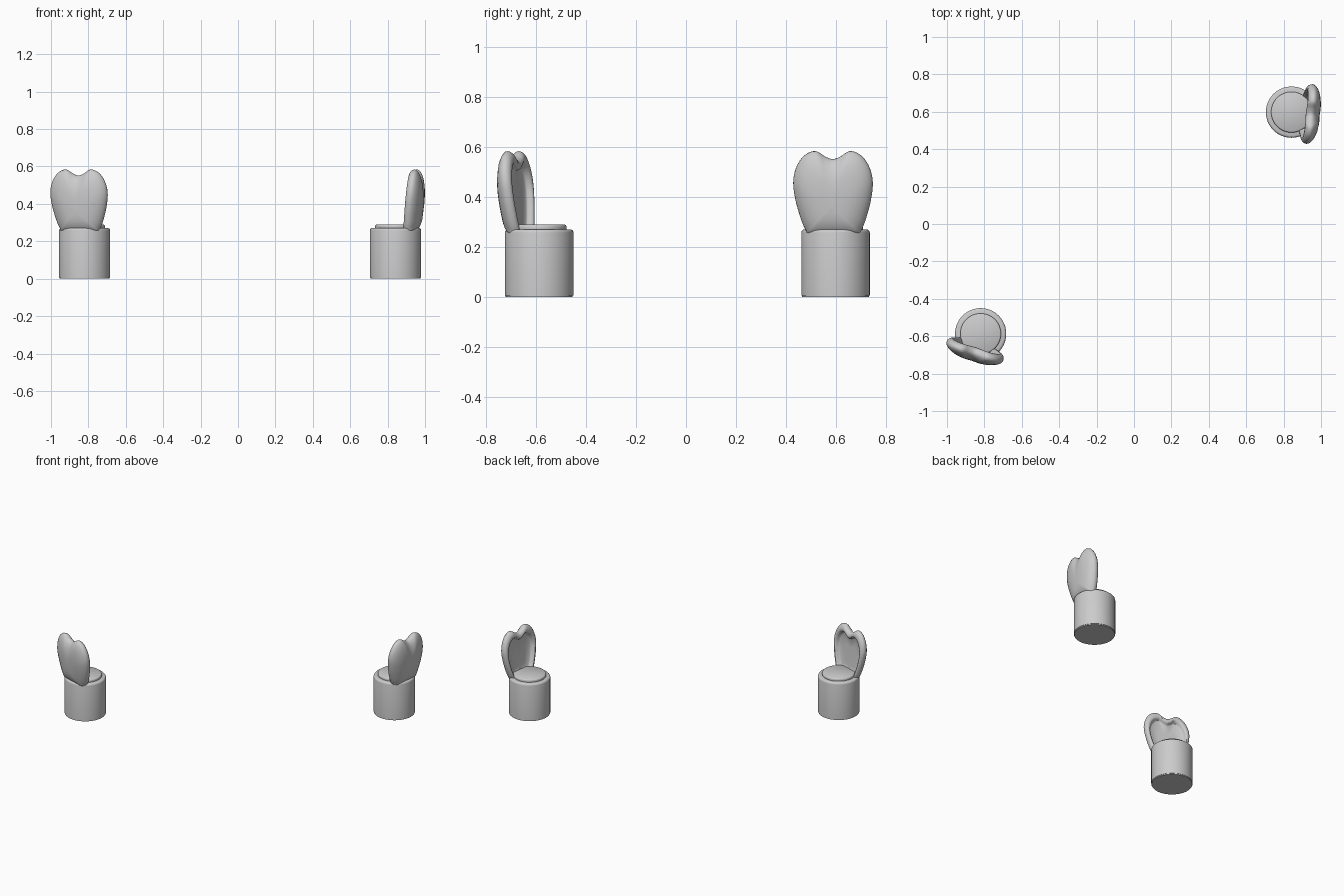
import bpy, bmesh
from math import sin, cos, pi, radians
from mathutils import Vector, Matrix

if "Cube" in bpy.data.objects:
    bpy.data.objects.remove(bpy.data.objects["Cube"])


def finish(bm, name, matrix):
    bmesh.ops.recalc_face_normals(bm, faces=bm.faces)
    me = bpy.data.meshes.new(name)
    bm.to_mesh(me)
    bm.free()
    ob = bpy.data.objects.new(name, me)
    bpy.context.collection.objects.link(ob)
    ob.matrix_world = matrix
    bpy.ops.object.select_all(action='DESELECT')
    ob.select_set(True)
    bpy.context.view_layer.objects.active = ob
    bpy.ops.object.shade_smooth_by_angle(angle=radians(40))
    return ob


def skin(bm, rings):
    """Join rings of points; first and last rings are closed with caps."""
    loops = [[bm.verts.new(p) for p in r] for r in rings]
    n = len(loops[0])
    for a, b in zip(loops, loops[1:]):
        for i in range(n):
            j = (i + 1) % n
            bm.faces.new((a[i], a[j], b[j], b[i]))
    for loop in (loops[0], loops[-1]):
        bmesh.ops.triangle_fill(bm, use_beauty=True, edges=[
            bm.edges.get((loop[i], loop[(i + 1) % n])) for i in range(n)])


def lathe(name, profile, matrix, n=64):
    bm = bmesh.new()
    skin(bm, [[(r * cos(2 * pi * i / n), r * sin(2 * pi * i / n), z)
               for i in range(n)] for r, z in profile])
    return finish(bm, name, matrix)


def smooth_loop(pts, steps=6):
    """Closed Catmull-Rom curve through the points."""
    out, n = [], len(pts)
    for i in range(n):
        a, b, c, d = (Vector(pts[(i + k) % n]) for k in (-1, 0, 1, 2))
        for s in range(steps):
            t = s / steps
            out.append(0.5 * (2 * b + (c - a) * t + (2 * a - 5 * b + 4 * c - d) * t**2
                              + (3 * b - a - 3 * c + d) * t**3))
    return out


# Two-lobed backrest outline: half of it, mirrored
half = [(0.03, 0.562), (0.07, 0.584), (0.115, 0.566), (0.147, 0.52), (0.16, 0.46),
        (0.152, 0.39), (0.133, 0.32), (0.113, 0.27), (0.09, 0.245)]
outline = smooth_loop([(0, 0.552)] + half + [(0, 0.24)] + [(-x, z) for x, z in half[::-1]])

# Backrest section: outline scale and depth, from domed rear over the rim to the sunk panel
section = [(0.03, -0.055), (0.25, -0.054), (0.45, -0.051), (0.62, -0.045), (0.76, -0.036),
           (0.87, -0.026), (0.95, -0.014), (0.99, -0.004), (1.0, 0.006), (0.985, 0.016),
           (0.95, 0.025), (0.90, 0.030), (0.84, 0.031), (0.80, 0.027), (0.77, 0.018),
           (0.75, 0.008), (0.71, 0.003), (0.4, 0.001), (0.03, 0.001)]


def backrest(name, matrix):
    bm = bmesh.new()
    rings = []
    for s, d in section:
        ring = []
        for x, z in outline:
            zz = 0.36 + (z - 0.36) * s
            ring.append((x * s, -0.098 - 0.1 * (zz - 0.42) + d, zz))
        rings.append(ring)
    skin(bm, rings)
    return finish(bm, name, matrix)


def chair(tag, x, y, angle):
    m = Matrix.Translation((x, y, 0)) @ Matrix.Rotation(radians(angle), 4, 'Z')
    # Drum base with a rounded upper edge and a thin foot
    lathe(tag + "_base", [(0.134, 0), (0.134, 0.006), (0.137, 0.006), (0.137, 0.258),
                          (0.1355, 0.264), (0.131, 0.269), (0.125, 0.271)], m)
    # Seat cushion
    lathe(tag + "_cushion", [(0.107, 0.265), (0.109, 0.271), (0.109, 0.282),
                             (0.107, 0.287), (0.102, 0.29)], m)
    backrest(tag + "_backrest", m)


chair("left_chair", -0.82, -0.587, -18)
chair("right_chair", 0.842, 0.598, 84)
